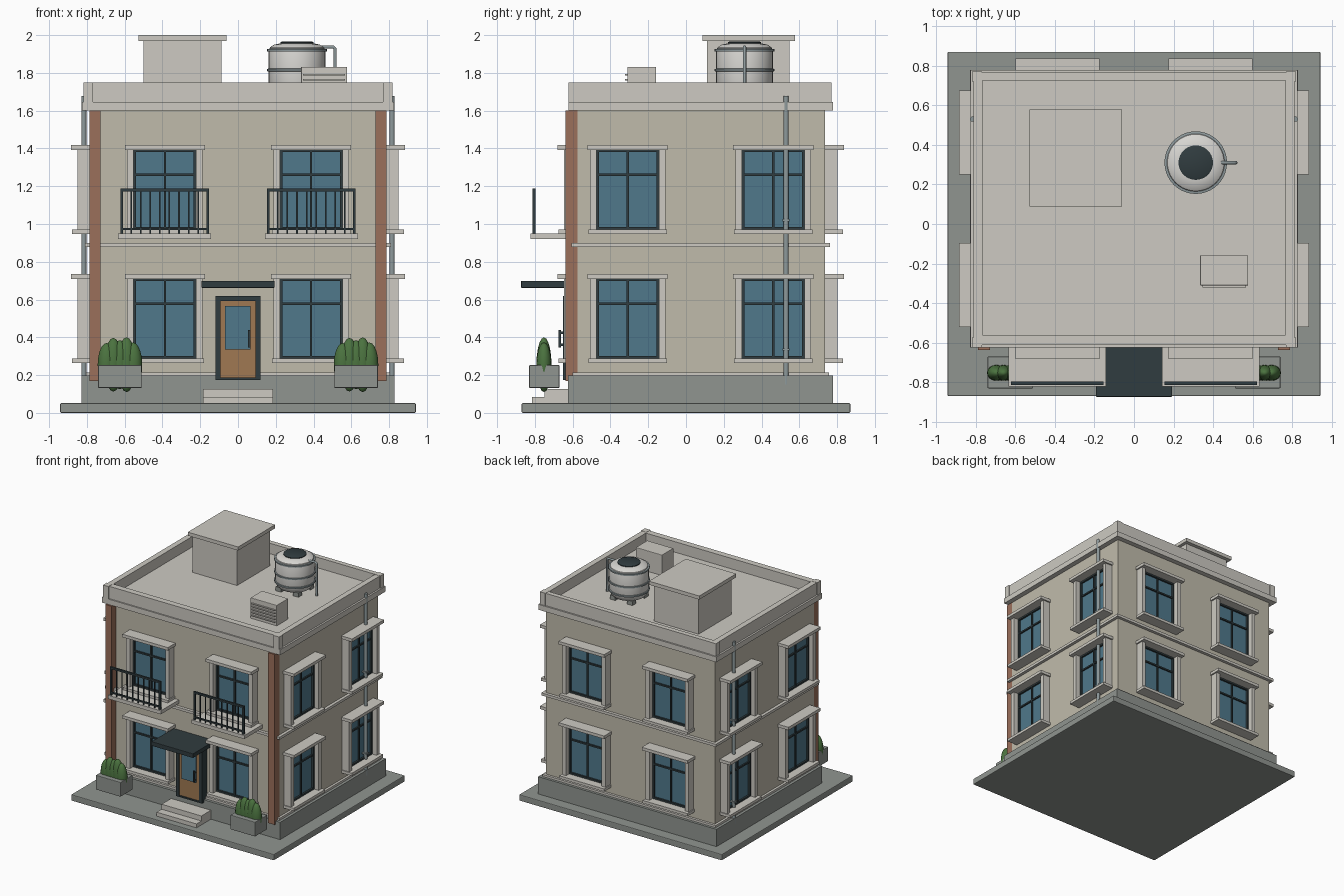
import bpy, bmesh, math
from mathutils import Matrix, Vector

if "Cube" in bpy.data.objects:
    bpy.data.objects.remove(bpy.data.objects["Cube"])


def mat(name, r, g, b):
    m = bpy.data.materials.new(name)
    m.diffuse_color = (r, g, b, 1)
    m.use_nodes = True
    m.node_tree.nodes["Principled BSDF"].inputs["Base Color"].default_value = m.diffuse_color
    return m


WALL = mat("wall_paint", .53, .50, .41)
TRIM = mat("trim_stone", .61, .59, .54)
GREY = mat("concrete", .28, .30, .28)
GLASS = mat("window_glass", .08, .19, .26)
DARK = mat("dark_metal", .03, .045, .05)
BRICK = mat("terracotta", .33, .16, .105)
WOOD = mat("door_wood", .35, .19, .085)
LEAF = mat("leaf", .07, .17, .05)
PIPE = mat("pipe_metal", .27, .32, .33)
TANK = mat("tank_shell", .68, .67, .64)


def box_mesh(name, boxes, material):
    """One mesh from (x0, x1, y0, y1, z0, z1) boxes."""
    bm = bmesh.new()
    for x0, x1, y0, y1, z0, z1 in boxes:
        m = Matrix.Translation(((x0 + x1) / 2, (y0 + y1) / 2, (z0 + z1) / 2)) @ \
            Matrix.Diagonal((x1 - x0, y1 - y0, z1 - z0, 1))
        bmesh.ops.create_cube(bm, size=1, matrix=m)
    me = bpy.data.meshes.new(name)
    bm.to_mesh(me)
    bm.free()
    me.materials.append(material)
    return me


def place(name, me, matrix=Matrix()):
    ob = bpy.data.objects.new(name, me)
    ob.matrix_world = matrix
    bpy.context.collection.objects.link(ob)
    return ob


def box(name, material, *boxes, bevel=0):
    ob = place(name, box_mesh(name, boxes, material))
    if bevel:
        b = ob.modifiers.new("bevel", 'BEVEL')
        b.width, b.segments = bevel, 2
    return ob


def smooth(ob):
    bpy.ops.object.select_all(action='DESELECT')
    bpy.context.view_layer.objects.active = ob
    ob.select_set(True)
    bpy.ops.object.shade_smooth_by_angle(angle=math.radians(35))


def lathe(name, profile, center, material, steps=40):
    bm = bmesh.new()
    vs = [bm.verts.new((r, 0, z)) for r, z in profile]
    es = [bm.edges.new(p) for p in zip(vs, vs[1:])]
    bmesh.ops.spin(bm, geom=vs + es, cent=(0, 0, 0), axis=(0, 0, 1),
                   angle=math.tau, steps=steps)
    bmesh.ops.remove_doubles(bm, verts=bm.verts, dist=1e-5)
    bmesh.ops.recalc_face_normals(bm, faces=bm.faces)
    me = bpy.data.meshes.new(name)
    bm.to_mesh(me)
    bm.free()
    me.materials.append(material)
    ob = place(name, me, Matrix.Translation(center))
    smooth(ob)


def tube(name, pts, radius, material):
    cu = bpy.data.curves.new(name, 'CURVE')
    cu.dimensions, cu.bevel_depth, cu.bevel_resolution = '3D', radius, 3
    cu.use_fill_caps = True
    sp = cu.splines.new('POLY')
    sp.points.add(len(pts) - 1)
    for p, co in zip(sp.points, pts):
        p.co = (*co, 1)
    cu.materials.append(material)
    place(name, cu)


# Ground slab, plinth, walls and horizontal bands
YF, YB, XW = -.581, .737, .785
box("ground_slab", GREY, (-.942, .942, -.87, .87, 0, .052), bevel=.006)
box("plinth", GREY, (-.828, .828, -.624, .778, .05, .197))
box("walls", WALL, (-XW, XW, YF, YB, .19, 1.61))
for nm, z0, z1, o in (("plinth_cap", .197, .215, .02), ("floor_band", .878, .9, .025),
                      ("cornice", 1.6, 1.645, .042)):
    box(nm, TRIM, (-XW - o, XW + o, YF - o, YB + o, z0, z1))

# Corner pilasters
box("pilasters", BRICK, *[(s * .757 - .03, s * .757 + .03, -.637, -.575, .17, 1.6) for s in (-1, 1)])

# Roof deck, parapet and corner posts
box("roof_deck", TRIM, (-.79, .79, -.59, .745, 1.63, 1.66))
box("parapet", TRIM,
    (-.812, .812, -.612, -.56, 1.64, 1.748), (-.812, .812, .725, .766, 1.64, 1.748),
    (-.812, -.765, -.6, .75, 1.64, 1.748), (.765, .812, -.6, .75, 1.64, 1.748))
box("parapet_posts", TRIM, *[(x - .025, x + .025, y - .025, y + .025, 1.64, 1.75)
                             for x in (-.793, .793) for y in (-.598, .746)])

# Window: built once facing -y, then placed on every wall and floor
surround = box_mesh("window_surround", [
    (-.2, -.165, -.065, .02, .28, .715), (.165, .2, -.065, .02, .28, .715),
    (-.212, .212, -.1, .02, .71, .735), (-.208, .208, -.095, .02, .265, .288)], TRIM)
pane = box_mesh("window_glass", [(-.165, .165, -.01, .02, .285, .712)], GLASS)
frame = box_mesh("window_frame", [
    (-.167, -.152, -.025, .01, .287, .712), (.152, .167, -.025, .01, .287, .712),
    (-.165, .165, -.025, .01, .287, .302), (-.165, .165, -.025, .01, .697, .712),
    (-.006, .006, -.022, .01, .29, .71), (-.165, .165, -.022, .01, .571, .584)], DARK)
spots = [((s * .387, YF), 0) for s in (-1, 1)] + [((s * .387, YB), 180) for s in (-1, 1)]
spots += [((s * XW, y), s * 90) for s in (-1, 1) for y in (-.309, .462)]
for (x, y), a in spots:
    for dz in (0, .683):
        m = Matrix.Translation((x, y, dz)) @ Matrix.Rotation(math.radians(a), 4, 'Z')
        for me in (surround, pane, frame):
            place(me.name, me, m)

# Door, canopy and steps
box("door_frame", DARK, (-.12, -.093, -.65, -.57, .175, .62), (.093, .12, -.65, -.57, .175, .62),
    (-.12, .12, -.65, -.57, .593, .62), (-.12, .12, -.65, -.57, .175, .187))
box("door_leaf", WOOD, (-.095, .095, -.642, -.57, .185, .595))
box("door_glass", GLASS, (-.07, .065, -.652, -.63, .335, .566))
box("door_handle", DARK, (.053, .065, -.674, -.662, .345, .44),
    (.053, .065, -.665, -.64, .355, .367), (.053, .065, -.665, -.64, .418, .43))
box("door_canopy", DARK, (-.193, .193, -.873, -.575, .662, .698), bevel=.003)
box("entrance_steps", TRIM, (-.185, .185, -.815, -.61, .05, .085), (-.185, .185, -.75, -.61, .08, .127))

# Balconies with front railings, planters and shrubs
for side, s in (("left", -1), ("right", 1)):
    c = s * .388
    box(side + "_balcony_slab", TRIM, (c - .246, c + .246, -.822, -.57, .92, .95))
    bars = [(c - .234, c + .234, -.813, -.797, 1.172, 1.188),
            (c - .234, c + .234, -.811, -.8, .968, .979)]
    for i in range(10):
        x = c - .227 + i * .454 / 9
        r = .007 if i in (0, 9) else .004
        bars.append((x - r, x + r, -.805 - r, -.805 + r, .945, 1.18))
    box(side + "_balcony_railing", DARK, *bars)
    p = s * .625
    box(side + "_planter", GREY, (p - .115, p + .115, -.83, -.67, .132, .253), bevel=.004)
    bm = bmesh.new()
    for dx, h in ((-.07, .115), (-.035, .142), (0, .13), (.035, .145), (.07, .118)):
        m = Matrix.Translation((p + dx, -.752, .255)) @ Matrix.Diagonal((.048, .04, h, 1))
        bmesh.ops.create_uvsphere(bm, u_segments=16, v_segments=10, radius=1, matrix=m)
    me = bpy.data.meshes.new(side + "_shrub")
    bm.to_mesh(me)
    bm.free()
    me.materials.append(LEAF)
    smooth(place(side + "_shrub", me))
    # Downpipe on each side wall with brackets
    x = s * .816
    tube(side + "_downpipe", [(x, .53, .15), (x, .53, 1.677)], .0135, PIPE)
    box(side + "_pipe_brackets", PIPE, *[(min(s * .78, s * .832), max(s * .78, s * .832),
                                         .511, .549, z - .006, z + .006) for z in (.335, 1.02)])

# Stair bulkhead on the roof
box("bulkhead", TRIM, (-.5, -.087, .112, .547, 1.65, 1.972))
box("bulkhead_cap", TRIM, (-.528, -.06, .088, .578, 1.97, 2.0))

# Water tank: shell, hoops, lid, feet and feed pipe
T = (.312, .31, 0)
lathe("water_tank", [(0, 1.69), (.125, 1.69), (.142, 1.71), (.15, 1.74), (.15, 1.915),
                     (.143, 1.935), (.12, 1.95), (.085, 1.957), (0, 1.958)], T, TANK)
for z in (1.74, 1.815, 1.92):
    lathe("tank_hoop", [(.145, z - .008), (.158, z - .006), (.158, z + .006), (.145, z + .008)], T, PIPE)
lathe("tank_lid", [(0, 1.95), (.087, 1.95), (.087, 1.962), (.078, 1.967), (0, 1.967)], T, DARK)
box("tank_feet", GREY, *[(.312 + i - .025, .312 + i + .025, .31 + j - .025, .31 + j + .025, 1.65, 1.695)
                         for i in (-.08, .08) for j in (-.08, .08)])
tube("tank_pipe", [(.44, .31, 1.937), (.505, .31, 1.937), (.514, .31, 1.928), (.514, .31, 1.655)],
     .009, PIPE)

# Roof cooling unit with louvres
box("cooling_unit", TRIM, (.334, .577, -.31, -.158, 1.655, 1.832), bevel=.003)
box("cooling_unit_louvres", TRIM, *[(.345, .566, -.322, -.305, z, z + .008)
                                    for z in (1.685, 1.71, 1.735, 1.76, 1.785)])
